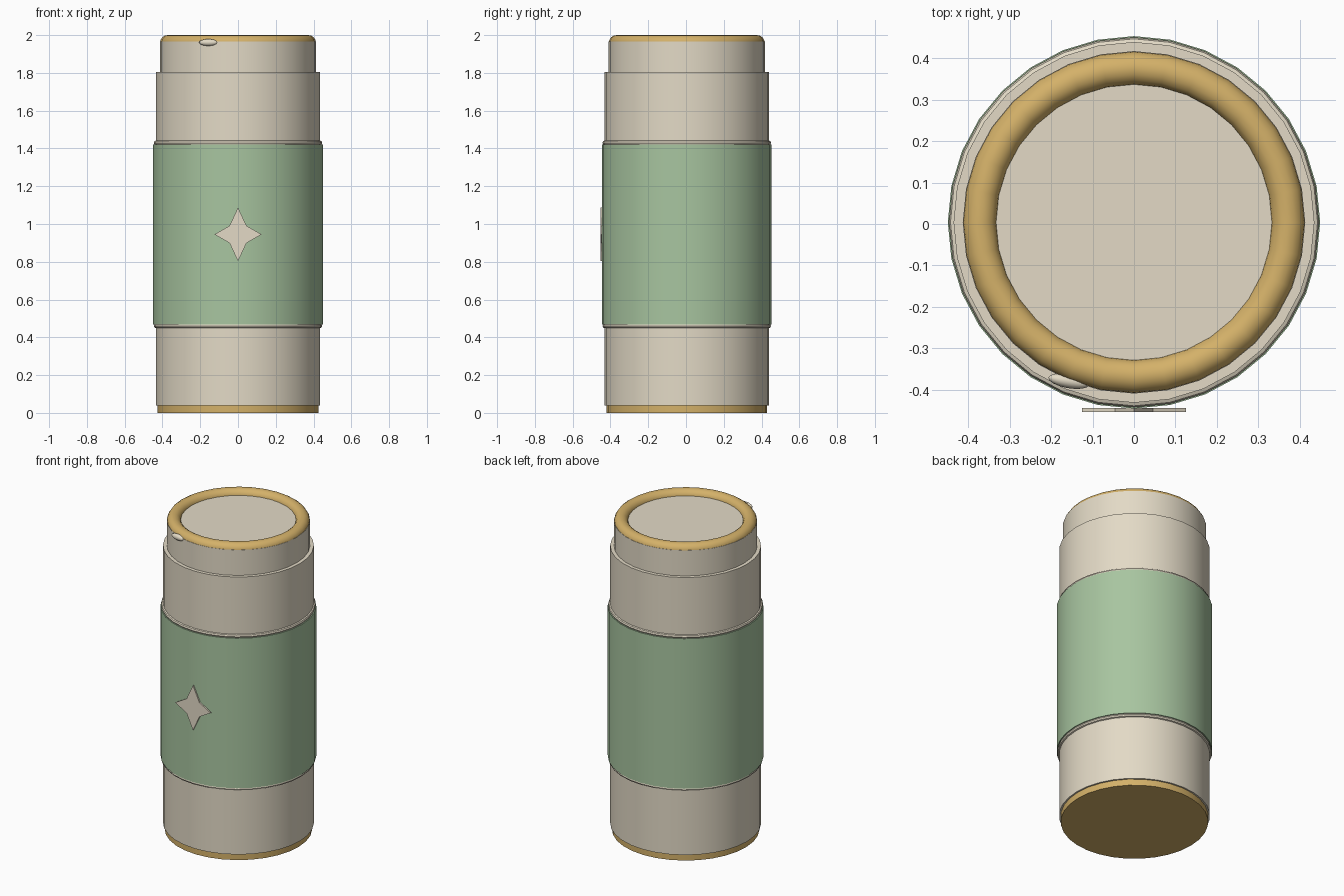
import bpy, bmesh, math

if "Cube" in bpy.data.objects:
    bpy.data.objects.remove(bpy.data.objects["Cube"])

SIDES = 32
AXIS_Y = 0.004  # the round parts sit slightly behind the badge


def srgb(c):
    c /= 255
    return c / 12.92 if c <= 0.04045 else ((c + 0.055) / 1.055) ** 2.4


def material(name, r, g, b):
    m = bpy.data.materials.new(name)
    m.diffuse_color = (srgb(r), srgb(g), srgb(b), 1)
    m.use_nodes = True
    m.node_tree.nodes["Principled BSDF"].inputs["Base Color"].default_value = m.diffuse_color
    return m


cream = material("cream", 227, 218, 198)
green = material("sage green", 168, 197, 160)
gold = material("gold", 212, 177, 105)
brown = material("brown", 165, 140, 101)


def finish(bm, name, mat, smooth=True):
    bmesh.ops.recalc_face_normals(bm, faces=bm.faces)
    me = bpy.data.meshes.new(name)
    bm.to_mesh(me)
    bm.free()
    ob = bpy.data.objects.new(name, me)
    bpy.context.collection.objects.link(ob)
    me.materials.append(mat)
    if smooth:
        bpy.ops.object.select_all(action='DESELECT')
        ob.select_set(True)
        bpy.context.view_layer.objects.active = ob
        bpy.ops.object.shade_smooth_by_angle(angle=math.radians(35))
    return ob


def turned(name, mat, profile, loop=False):
    """Revolve (radius, z) points about the axis; open profiles get end caps."""
    bm = bmesh.new()
    rings = []
    for r, z in profile:
        rings.append([bm.verts.new((r * math.cos(a), r * math.sin(a) + AXIS_Y, z))
                      for a in (2 * math.pi * i / SIDES for i in range(SIDES))])
    pairs = list(zip(rings, rings[1:]))
    if loop:
        pairs.append((rings[-1], rings[0]))
    else:
        bm.faces.new(rings[0])
        bm.faces.new(rings[-1])
    for a, b in pairs:
        for i in range(SIDES):
            j = (i + 1) % SIDES
            bm.faces.new((a[i], a[j], b[j], b[i]))
    return finish(bm, name, mat)


# Main stacked cylinders
turned("base", gold, [(0.425, 0), (0.425, 0.045)])
turned("body", cream, [(0.435, 0.04), (0.435, 1.805)])
turned("sleeve", green, [(0.449, 0.468), (0.449, 1.422)])
turned("lid", cream, [(0.413, 1.80), (0.413, 1.967)])
turned("lid_inlay", brown, [(0.345, 1.95), (0.345, 1.962)])

# Rounded trims at both ends of the sleeve
for name, z in (("lower_trim", 0.46), ("upper_trim", 1.43)):
    turned(name, cream, [(0.434 + 0.012 * math.cos(t), z + 0.012 * math.sin(t))
                         for t in (math.pi * k / 4 for k in range(8))], loop=True)

# Rolled rim around the lid
turned("lid_rim", gold, [(0.372 + 0.041 * math.cos(t), 1.959 + 0.041 * math.sin(t))
                         for t in (math.pi * k / 8 for k in range(16))], loop=True)

# Four-pointed badge on the front
bm = bmesh.new()
front = []
for k in range(8):
    a = math.pi * k / 4
    rx, rz = (0.064, 0.064) if k % 2 else (0.125, 0.142)
    front.append(bm.verts.new((rx * math.cos(a), -0.453, 0.945 + rz * math.sin(a))))
face = bm.faces.new(front)
ext = bmesh.ops.extrude_face_region(bm, geom=[face])
for v in ext["geom"]:
    if isinstance(v, bmesh.types.BMVert):
        v.co.y += 0.009
finish(bm, "star_badge", cream, smooth=False)

# Small flattened tab on the lid edge
bm = bmesh.new()
bmesh.ops.create_uvsphere(bm, u_segments=16, v_segments=10, radius=1)
tab = finish(bm, "lid_tab", cream)
tab.scale = (0.05, 0.017, 0.018)
tab.rotation_euler = (0, 0, math.radians(-10))
tab.location = (-0.157, -0.379, 1.961)
